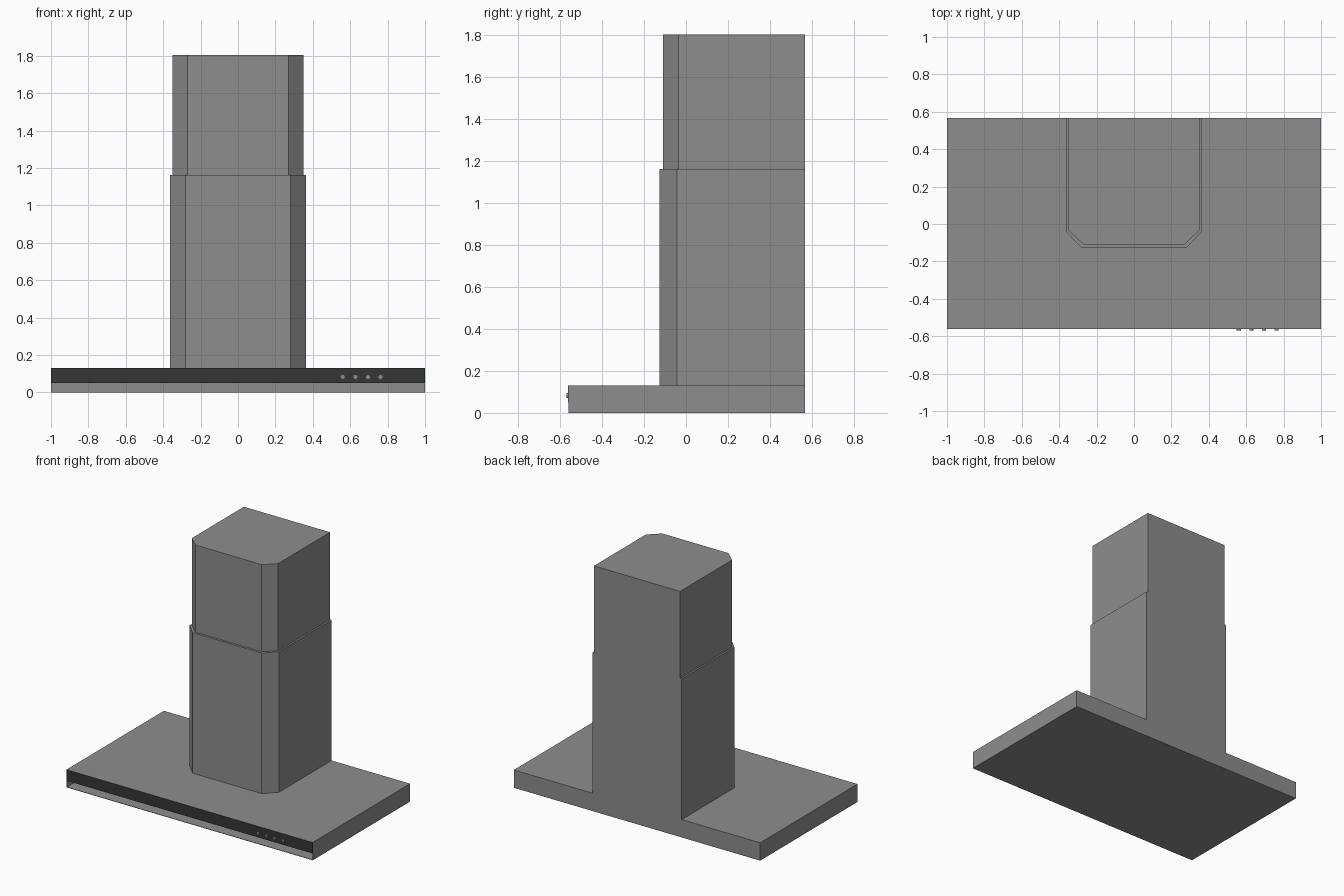
import bpy, bmesh, math
from mathutils import Matrix

if "Cube" in bpy.data.objects:
    bpy.data.objects.remove(bpy.data.objects["Cube"])

BACK, FRONT = 0.568, -0.561


def material(name, r, g, b):
    m = bpy.data.materials.new(name)
    m.diffuse_color = (r, g, b, 1)
    m.use_nodes = True
    m.node_tree.nodes["Principled BSDF"].inputs["Base Color"].default_value = m.diffuse_color
    return m


steel = material("brushed_steel", 0.27, 0.27, 0.275)
black = material("black_glass", 0.036, 0.039, 0.034)


def add(name, bm, mat):
    bmesh.ops.recalc_face_normals(bm, faces=bm.faces)
    mesh = bpy.data.meshes.new(name)
    bm.to_mesh(mesh)
    bm.free()
    mesh.materials.append(mat)
    ob = bpy.data.objects.new(name, mesh)
    bpy.context.collection.objects.link(ob)
    return ob


def box(x0, x1, y0, y1, z0, z1):
    bm = bmesh.new()
    size = Matrix.Diagonal((x1 - x0, y1 - y0, z1 - z0, 1))
    mid = Matrix.Translation(((x0 + x1) / 2, (y0 + y1) / 2, (z0 + z1) / 2))
    bmesh.ops.create_cube(bm, size=1, matrix=mid @ size)
    return bm


def duct(name, half, half_front, y_front, y_chamfer, z0, z1):
    """Prism with a flat back and two chamfered front corners."""
    right = [(half_front, y_front), (half, y_chamfer), (half, BACK)]
    outline = right + [(-x, y) for x, y in reversed(right)]
    bm = bmesh.new()
    base = bm.faces.new([bm.verts.new((x, y, z0)) for x, y in outline])
    top = bmesh.ops.extrude_face_region(bm, geom=[base], use_keep_orig=True)
    for v in top["geom"]:
        if isinstance(v, bmesh.types.BMVert):
            v.co.z = z1
    return add(name, bm, steel)


# Canopy: hollow shell, open at the front behind the control panel
bm = box(-1, 1, FRONT, BACK, 0, 0.131)
bm.normal_update()
bmesh.ops.delete(bm, geom=[f for f in bm.faces if f.normal.y < -0.9],
                 context='FACES_ONLY')
canopy = add("canopy", bm, steel)
shell = canopy.modifiers.new("sheet_metal", 'SOLIDIFY')
shell.thickness = 0.004
shell.offset = -1

# Black control panel leaving a slot below it
add("control_panel", box(-1, 1, FRONT - 0.001, FRONT + 0.005, 0.05, 0.1305), black)

# Telescoping chimney
duct("lower_chimney", 0.363, 0.281, -0.126, -0.043, 0.129, 1.163)
duct("upper_chimney", 0.35, 0.269, -0.11, -0.035, 1.15, 1.803)

# Row of control buttons
for i in range(4):
    bm = bmesh.new()
    bmesh.ops.create_cone(
        bm, cap_ends=True, segments=16, radius1=0.011, radius2=0.011, depth=0.012,
        matrix=Matrix.Translation((0.56 + i * 0.0673, -0.564, 0.083))
        @ Matrix.Rotation(math.pi / 2, 4, 'X'))
    add(f"button_{i + 1}", bm, steel)
